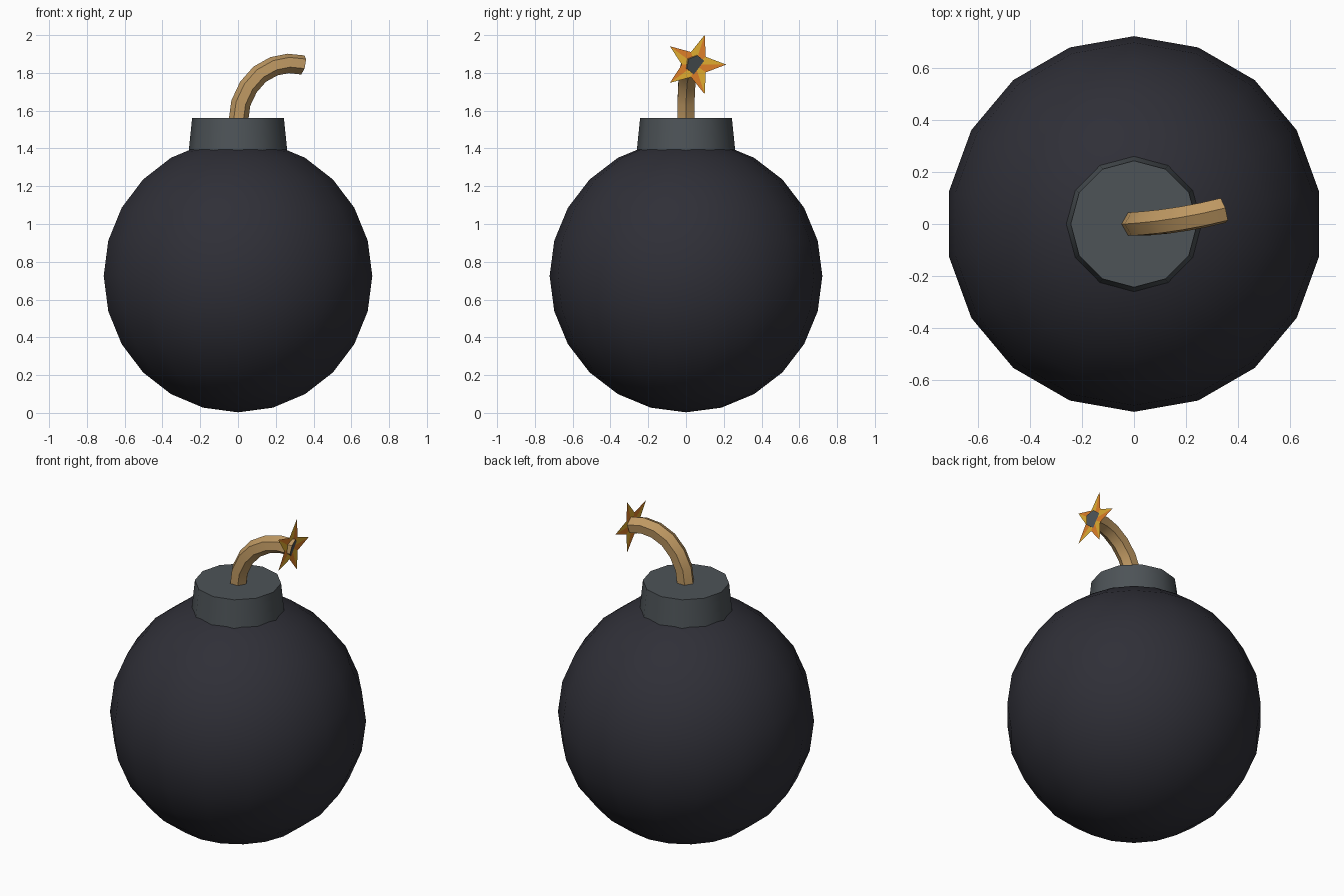
import bpy, bmesh, math
from mathutils import Vector

if "Cube" in bpy.data.objects:
    bpy.data.objects.remove(bpy.data.objects["Cube"])


def material(name, rgb):
    m = bpy.data.materials.new(name)
    lin = [((c / 255 + 0.055) / 1.055) ** 2.4 for c in rgb]
    m.diffuse_color = (*lin, 1)
    m.use_nodes = True
    m.node_tree.nodes["Principled BSDF"].inputs["Base Color"].default_value = m.diffuse_color
    return m


BODY = material("charcoal black", (47, 47, 55))
CAP = material("iron grey", (77, 83, 87))
ROPE = material("rope tan", (190, 152, 98))
YELLOW = material("spark yellow", (224, 172, 48))
ORANGE = material("spark orange", (222, 126, 40))


def finish(bm, name, mats, recalc=True):
    if recalc:
        bmesh.ops.recalc_face_normals(bm, faces=bm.faces)
    me = bpy.data.meshes.new(name)
    bm.to_mesh(me)
    bm.free()
    for m in mats:
        me.materials.append(m)
    ob = bpy.data.objects.new(name, me)
    bpy.context.collection.objects.link(ob)
    bpy.ops.object.select_all(action='DESELECT')
    ob.select_set(True)
    bpy.context.view_layer.objects.active = ob
    bpy.ops.object.shade_smooth_by_angle(angle=math.radians(40))
    return ob


def bridge(bm, a, b):
    n = len(a)
    return [bm.faces.new((a[i], a[(i + 1) % n], b[(i + 1) % n], b[i])) for i in range(n)]


def ring(bm, r, z, n):
    # first vertex lies on the y axis
    return [bm.verts.new((r * math.sin(2 * math.pi * i / n),
                          r * math.cos(2 * math.pi * i / n), z)) for i in range(n)]


# Round body: 18 segments, 12 rings
R, ZC = 0.722, 0.725
bm = bmesh.new()
rings = [ring(bm, R * math.sin(math.pi * k / 12), ZC - R * math.cos(math.pi * k / 12), 18)
         for k in range(1, 12)]
for a, b in zip(rings, rings[1:]):
    bridge(bm, a, b)
for loop, z in ((rings[0], ZC - R), (rings[-1], ZC + R)):
    pole = bm.verts.new((0, 0, z))
    for i in range(18):
        bm.faces.new((loop[i], loop[(i + 1) % 18], pole))
finish(bm, "bomb_body", [BODY])

# Tapered neck cap
bm = bmesh.new()
lo, hi = ring(bm, 0.262, 1.375, 12), ring(bm, 0.243, 1.56, 12)
bridge(bm, lo, hi)
bm.faces.new(lo)
bm.faces.new(hi)
finish(bm, "neck_cap", [CAP])

# Bent six-sided fuse swept along a path, with a charred end
path = [Vector(p) for p in ((0, 0, 1.53), (0.015, 0, 1.64), (0.055, 0.003, 1.725),
                            (0.115, 0.009, 1.793), (0.19, 0.02, 1.835),
                            (0.265, 0.034, 1.85), (0.343, 0.052, 1.842))]
tangents = [(path[min(i + 1, 6)] - path[max(i - 1, 0)]).normalized() for i in range(7)]
tangents[0] = Vector((0, 0, 1))
tangents[6] = Vector((1, 0.29, -0.22)).normalized()
bm = bmesh.new()
u, v, prev, old = Vector((1, 0, 0)), Vector((0, 1, 0)), None, tangents[0]
for p, t in zip(path, tangents):
    q = old.rotation_difference(t)
    u, v, old = q @ u, q @ v, t
    loop = [bm.verts.new(p + 0.052 * (u * math.cos(k * math.pi / 3) + v * math.sin(k * math.pi / 3)))
            for k in range(6)]
    if prev:
        bridge(bm, prev, loop)
    else:
        bm.faces.new(loop)
    prev = loop
bm.faces.new(prev).material_index = 1
finish(bm, "fuse", [ROPE, CAP])

# Flat five-pointed spark facing right, halves of each point in two colours
bm = bmesh.new()
SX, SY, SZ = 0.335, 0.048, 1.844
centre = bm.verts.new((SX, SY, SZ))
pts = []
for k in range(10):
    r = 0.165 if k % 2 == 0 else 0.07
    a = k * math.pi / 5
    pts.append(bm.verts.new((SX, SY + r * math.cos(a), SZ + r * math.sin(a))))
for k in range(10):
    f = bm.faces.new((centre, pts[k], pts[(k + 1) % 10]))
    f.material_index = k % 2
finish(bm, "spark_star", [YELLOW, ORANGE], recalc=False)
